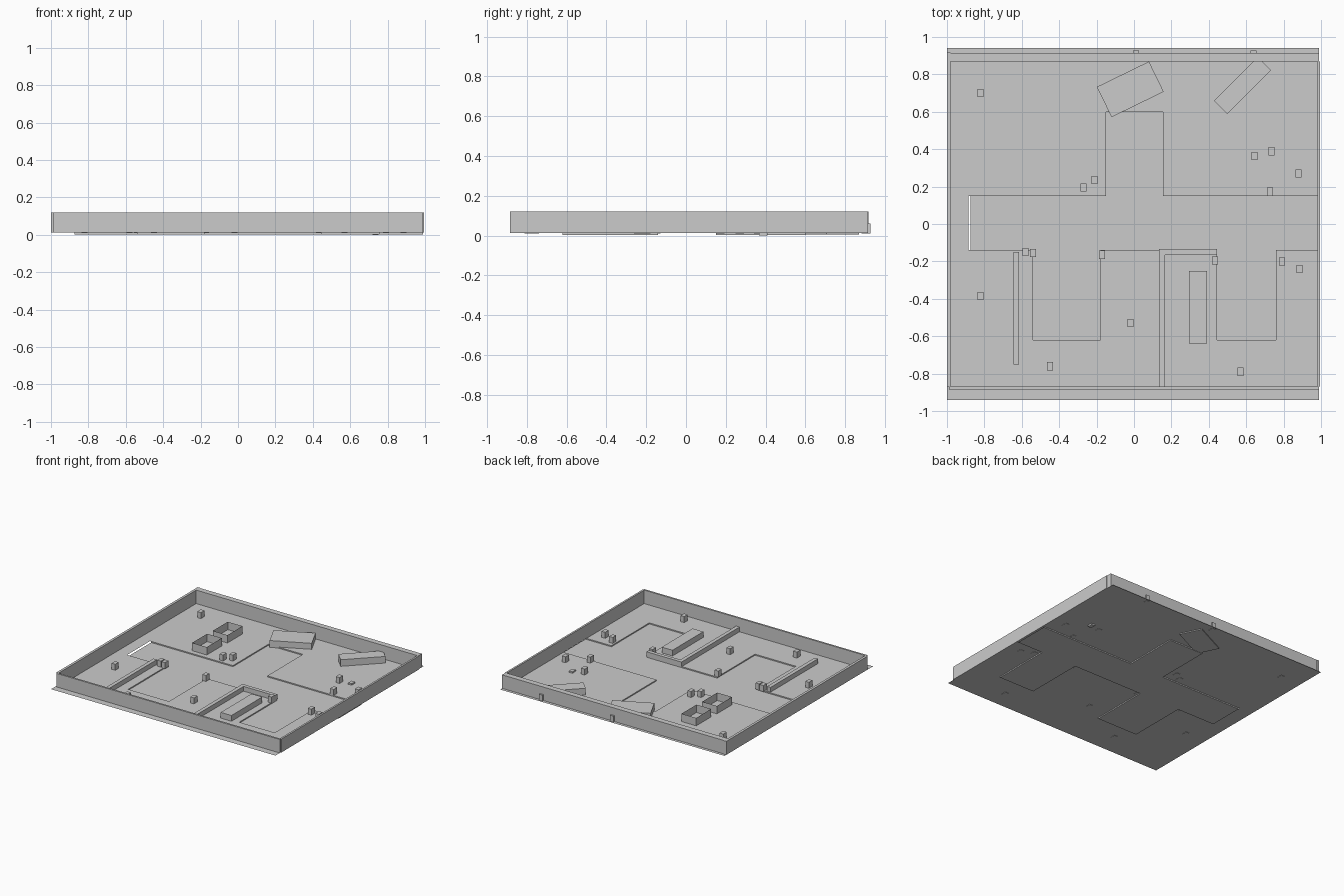
import bpy, bmesh, math
from mathutils import Matrix

if "Cube" in bpy.data.objects:
    bpy.data.objects.remove(bpy.data.objects["Cube"])

FLOOR, LOW, TOP = 0.012, 0.003, 0.12


def finish(bm, name):
    me = bpy.data.meshes.new(name)
    bm.to_mesh(me)
    bm.free()
    ob = bpy.data.objects.new(name, me)
    bpy.context.collection.objects.link(ob)
    return ob


def box(name, x0, x1, y0, y1, z0, z1, rot=0):
    bm = bmesh.new()
    bmesh.ops.create_cube(bm, size=1)
    bm.transform(Matrix.Diagonal((x1 - x0, y1 - y0, z1 - z0, 1)))
    ob = finish(bm, name)
    ob.location = ((x0 + x1) / 2, (y0 + y1) / 2, (z0 + z1) / 2)
    ob.rotation_euler.z = math.radians(rot)
    return ob


# floor: upper rooms, a sunken hall with alcoves, and one open slot
SLOT = (-0.885, -0.875, -0.14, 0.15)
SUNKEN = [(-0.875, 0.99, -0.14, 0.15), (-0.15, 0.155, 0.15, 0.6),
          (-0.54, -0.178, -0.62, -0.14), (0.445, 0.76, -0.62, -0.14)]
areas = SUNKEN + [SLOT]
xs = sorted({-1.0, 0.99} | {v for a in areas for v in a[:2]})
ys = sorted({-0.94, 0.94} | {v for a in areas for v in a[2:]})


def level(i, j):
    if not (0 <= i < len(xs) - 1 and 0 <= j < len(ys) - 1):
        return None
    x, y = (xs[i] + xs[i + 1]) / 2, (ys[j] + ys[j + 1]) / 2
    inside = lambda a: a[0] < x < a[1] and a[2] < y < a[3]
    if inside(SLOT):
        return None
    return LOW if any(inside(a) for a in SUNKEN) else FLOOR


bm = bmesh.new()


def quad(*pts):
    bm.faces.new([bm.verts.new(p) for p in pts])


for i in range(len(xs) - 1):
    for j in range(len(ys) - 1):
        z = level(i, j)
        if z is None:
            continue
        a, b, c, d = xs[i], xs[i + 1], ys[j], ys[j + 1]
        quad((a, c, z), (b, c, z), (b, d, z), (a, d, z))
        # step faces between the levels
        zx, zy = level(i + 1, j), level(i, j + 1)
        if zx is not None and zx != z:
            quad((b, c, z), (b, d, z), (b, d, zx), (b, c, zx))
        if zy is not None and zy != z:
            quad((a, d, z), (b, d, z), (b, d, zy), (a, d, zy))
bmesh.ops.remove_doubles(bm, verts=bm.verts, dist=1e-5)
finish(bm, "floor")

# outer walls
box("front_wall", -0.99, 0.99, -0.885, -0.87, FLOOR, TOP)
box("back_wall", -0.98, 0.99, 0.87, 0.915, FLOOR, TOP)
box("left_wall", -1.0, -0.98, -0.87, 0.918, FLOOR, TOP)
box("right_wall", 0.98, 0.995, -0.87, 0.87, FLOOR, TOP)

# low partitions and bench
box("long_partition", 0.135, 0.165, -0.87, -0.135, FLOOR, 0.05)
box("short_partition", 0.165, 0.445, -0.165, -0.135, FLOOR, 0.05)
box("left_partition", -0.645, -0.615, -0.75, -0.15, FLOOR, 0.05)
box("bench", 0.295, 0.39, -0.64, -0.25, FLOOR, 0.058)

# open bins
for n, (x, y) in enumerate([(-0.475, 0.285), (-0.47, 0.54)]):
    ob = box(f"open_bin_{n}", x - 0.065, x + 0.065, y - 0.095, y + 0.095, FLOOR, 0.075)
    bm = bmesh.new()
    bm.from_mesh(ob.data)
    bmesh.ops.delete(bm, geom=[f for f in bm.faces if f.normal.z > 0.9], context='FACES')
    bm.to_mesh(ob.data)
    bm.free()

# turned counters
box("wide_counter", -0.175, 0.135, 0.63, 0.81, 0.005, 0.06, 26)
box("narrow_counter", 0.415, 0.745, 0.69, 0.79, FLOOR, 0.065, 45)

# small seats
seats = [(-0.82, 0.70), (-0.82, -0.385), (-0.58, -0.15), (-0.54, -0.155),
         (-0.27, 0.195), (-0.21, 0.235), (-0.17, -0.165), (-0.02, -0.53),
         (0.433, -0.195), (0.79, -0.2), (0.885, -0.24), (0.645, 0.363),
         (0.728, 0.172), (0.88, 0.27), (0.57, -0.79), (-0.45, -0.76),
         (0.64, 0.905), (0.01, 0.905)]
for n, (x, y) in enumerate(seats):
    box(f"seat_{n}", x - 0.016, x + 0.016, y - 0.022, y + 0.022, 0.01, 0.06)
box("low_seat", 0.72, 0.75, 0.367, 0.411, 0.0, 0.024)
